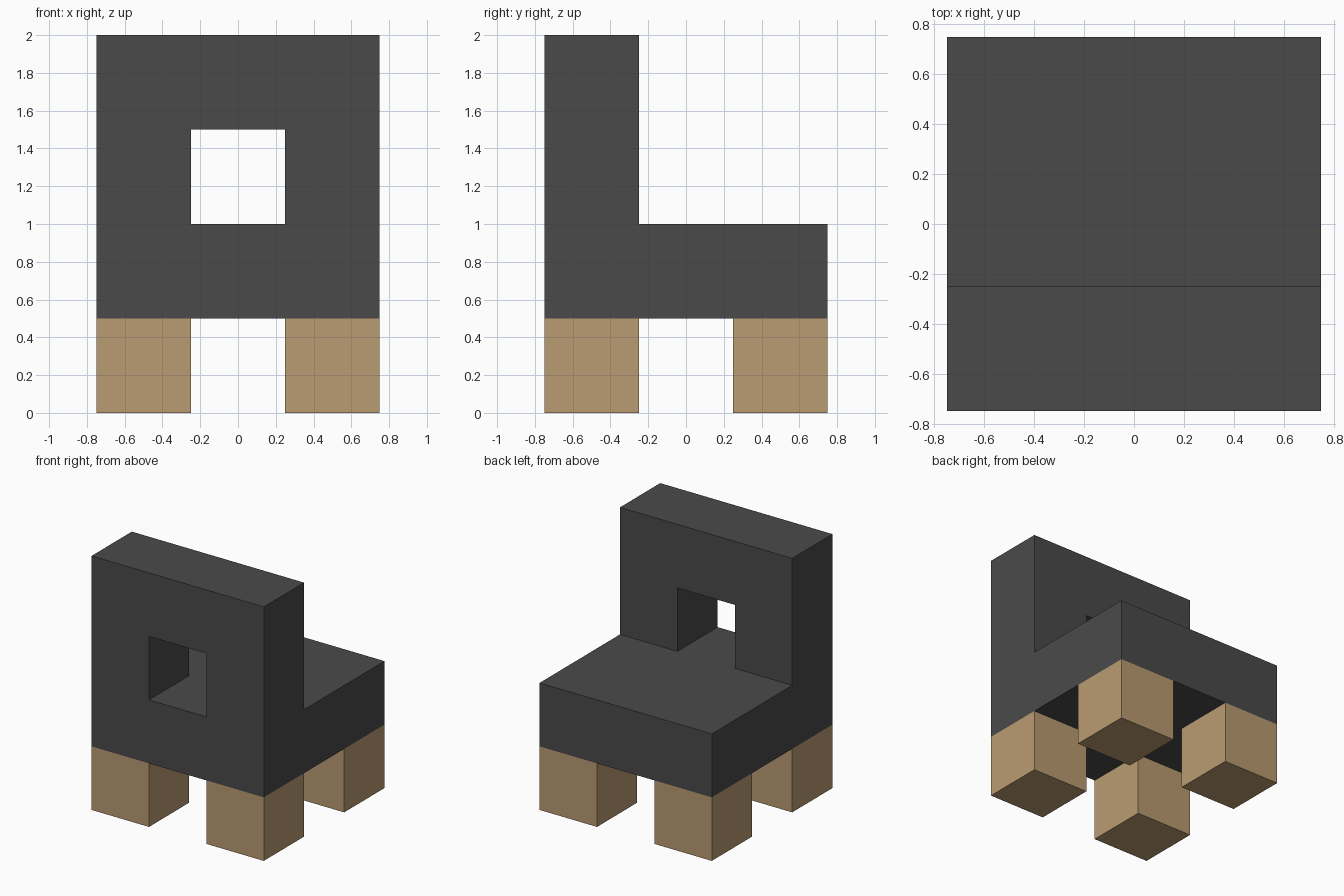
import bpy, bmesh
from mathutils import Vector

if "Cube" in bpy.data.objects:
    bpy.data.objects.remove(bpy.data.objects["Cube"])

U = 0.5  # the whole chair sits on a half-unit block grid


def material(name, rgb):
    m = bpy.data.materials.new(name)
    m.diffuse_color = (*rgb, 1.0)
    m.use_nodes = True
    m.node_tree.nodes["Principled BSDF"].inputs["Base Color"].default_value = m.diffuse_color
    return m


def block_object(name, cells, mat):
    """Join grid blocks into one solid, keeping only the outer faces."""
    bm = bmesh.new()
    for cell in cells:
        centre = Vector(cell) * U + Vector((0, 0, U / 2))
        for axis in range(3):
            for sign in (-1, 1):
                n = Vector((0, 0, 0))
                n[axis] = sign
                if tuple(int(c + d) for c, d in zip(cell, n)) in cells:
                    continue
                a, b = Vector((0, 0, 0)), Vector((0, 0, 0))
                a[(axis + 1) % 3] = U / 2
                b[(axis + 2) % 3] = U / 2 * sign
                mid = centre + n * U / 2
                bm.faces.new([bm.verts.new(mid + p)
                              for p in (-a - b, a - b, a + b, -a + b)])
    bmesh.ops.remove_doubles(bm, verts=bm.verts, dist=1e-4)
    bmesh.ops.dissolve_limit(bm, angle_limit=0.01, verts=bm.verts, edges=bm.edges)
    me = bpy.data.meshes.new(name)
    bm.to_mesh(me)
    bm.free()
    me.materials.append(mat)
    ob = bpy.data.objects.new(name, me)
    bpy.context.collection.objects.link(ob)
    return ob


dark = material("dark_grey", (0.0685, 0.0685, 0.0685))
tan = material("tan_wood", (0.491, 0.328, 0.168))

# Seat slab plus backrest along the front edge, with a square window
seat = {(x, y, 1) for x in (-1, 0, 1) for y in (-1, 0, 1)}
back = {(x, -1, z) for x in (-1, 0, 1) for z in (2, 3)} - {(0, -1, 2)}
block_object("seat_and_backrest", seat | back, dark)

# Four cube legs under the corners
for y, row in ((-1, "front"), (1, "back")):
    for x, side in ((-1, "left"), (1, "right")):
        block_object(f"{row}_{side}_leg", {(x, y, 0)}, tan)
